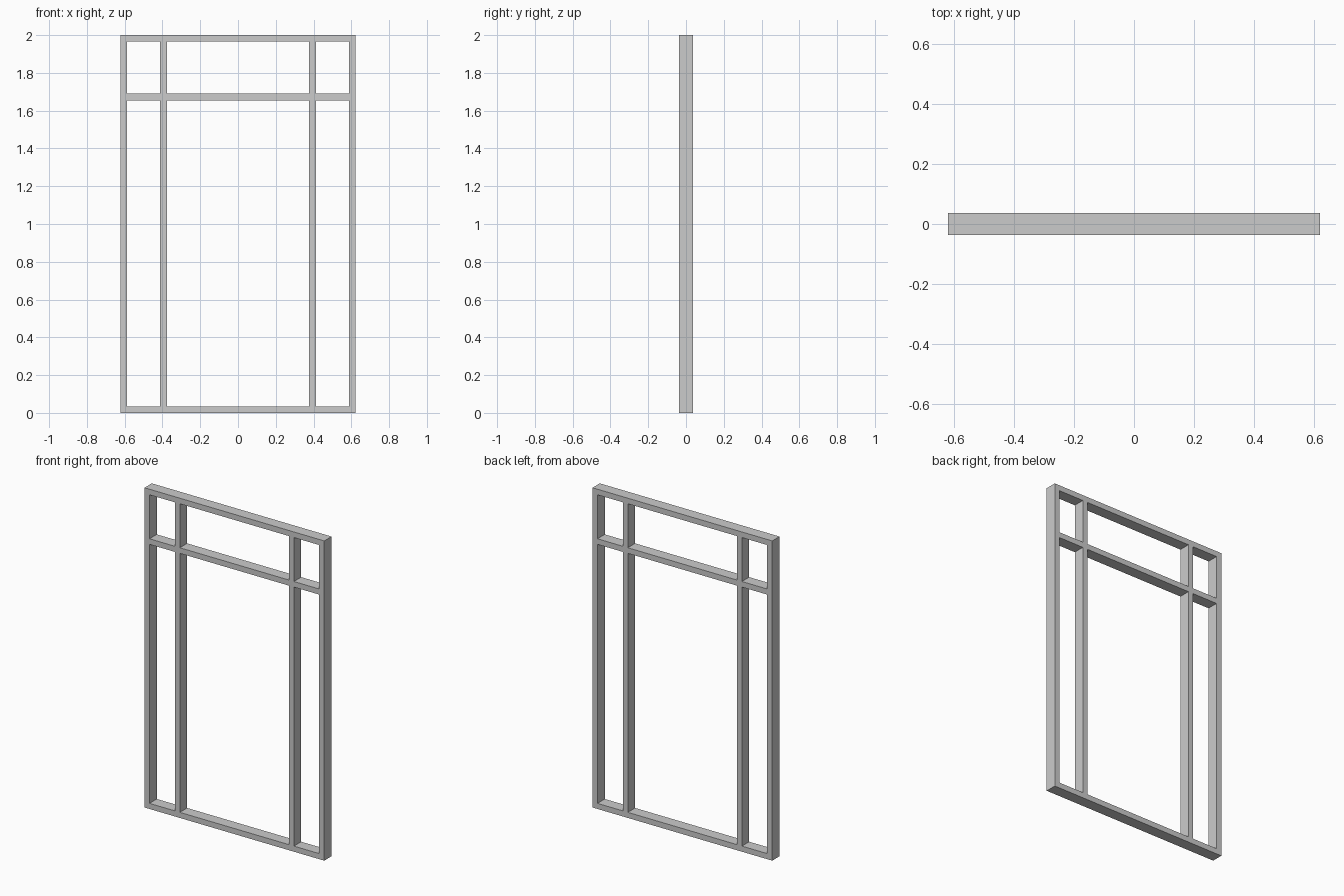
import bpy, bmesh

if "Cube" in bpy.data.objects:
    bpy.data.objects.remove(bpy.data.objects["Cube"])

DEPTH = 0.072
# Bar edges: even intervals are solid bars, odd intervals are openings
half = [0.377, 0.412, 0.587, 0.622]
xs = [-x for x in reversed(half)] + half
zs = [0.0, 0.035, 1.655, 1.69, 1.965, 2.0]

# Front profile of the joined frame, mullions and transom
bm = bmesh.new()
grid = [[bm.verts.new((x, -DEPTH / 2, z)) for z in zs] for x in xs]
for i in range(len(xs) - 1):
    for k in range(len(zs) - 1):
        if i % 2 == 0 or k % 2 == 0:
            bm.faces.new((grid[i][k], grid[i + 1][k],
                          grid[i + 1][k + 1], grid[i][k + 1]))

# Extrude through the depth as one solid
front = bm.faces[:]
ext = bmesh.ops.extrude_face_region(bm, geom=front, use_keep_orig=True)
moved = [g for g in ext["geom"] if isinstance(g, bmesh.types.BMVert)]
bmesh.ops.translate(bm, verts=moved, vec=(0, DEPTH, 0))
bmesh.ops.recalc_face_normals(bm, faces=bm.faces[:])

mesh = bpy.data.meshes.new("window_frame")
bm.to_mesh(mesh)
bm.free()
obj = bpy.data.objects.new("window_frame", mesh)
bpy.context.collection.objects.link(obj)
